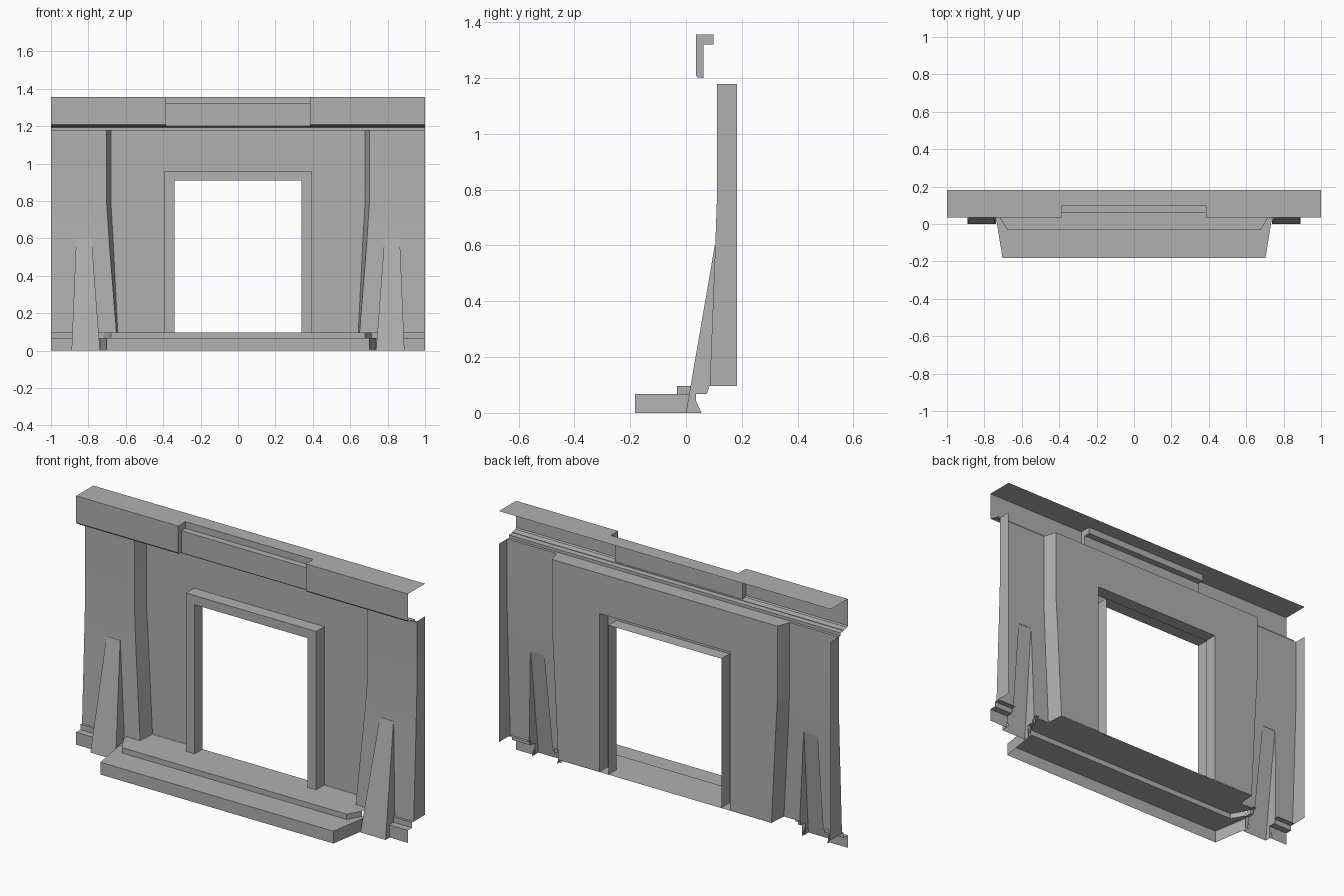
import bpy, bmesh, math
from mathutils import Vector

if "Cube" in bpy.data.objects:
    bpy.data.objects.remove(bpy.data.objects["Cube"])

stone = bpy.data.materials.new("dark_grey")
stone.diffuse_color = (0.44, 0.44, 0.44, 1)
stone.use_nodes = True
stone.node_tree.nodes["Principled BSDF"].inputs["Base Color"].default_value = stone.diffuse_color


def shell(name, faces):
    """Open sheet from polygons of the +x half, mirrored across x = 0."""
    bm = bmesh.new()
    for f in faces:
        bm.faces.new([bm.verts.new(p) for p in f])
    bmesh.ops.remove_doubles(bm, verts=bm.verts, dist=0.0005)
    bmesh.ops.recalc_face_normals(bm, faces=bm.faces)
    out = Vector((0, -1, 0.3))
    if sum(f.normal.dot(out) * f.calc_area() for f in bm.faces) < 0:
        bmesh.ops.reverse_faces(bm, faces=bm.faces)
    for f in bm.faces:
        f.smooth = True
    me = bpy.data.meshes.new(name)
    bm.to_mesh(me)
    bm.free()
    me.set_sharp_from_angle(angle=math.radians(25))
    me.materials.append(stone)
    ob = bpy.data.objects.new(name, me)
    bpy.context.collection.objects.link(ob)
    mod = ob.modifiers.new("mirror", 'MIRROR')
    mod.use_axis = (True, False, False)
    mod.merge_threshold = 0.0005
    return ob


def bridge(a, b):
    """Quads between two equally long point rows."""
    return [[a[i], a[i + 1], b[i + 1], b[i]] for i in range(len(a) - 1)]


def extrude_x(profile, x0, x1):
    return bridge([(x0, y, z) for y, z in profile], [(x1, y, z) for y, z in profile])


BACK = 0.182
BASE = 0.097
HEAD = 1.178

# Battered side walls: (z, wall y, inner front edge x, inner back edge x)
levels = [(BASE, 0.085, 0.65, 0.643), (0.6, 0.105, 0.69, 0.668),
          (0.8, 0.112, 0.703, 0.68), (HEAD, 0.112, 0.703, 0.68)]


def butt_x(z):
    t = min(z, 0.6) / 0.6
    return 0.738 + 0.045 * t, 0.89 - 0.025 * t


back_e = [(xb, BACK, z) for z, y, xf, xb in levels]
front_e = [(xf, y, z) for z, y, xf, xb in levels]
bl = [(butt_x(z)[0], y, z) for z, y, _, _ in levels]
br = [(butt_x(z)[1], y, z) for z, y, _, _ in levels]
end_f = [(1, y, z) for z, y, _, _ in levels]
end_b = [(1, BACK, z) for z, _, _, _ in levels]
shell("side_wall", bridge(back_e, front_e) + bridge(front_e, bl) + bridge(bl[1:], br[1:])
      + bridge(br, end_f) + bridge(end_f, end_b))

# Recessed centre wall around the doorway
OX, OZ, IX, IZ, FY = 0.393, 0.96, 0.34, 0.91, 0.112
wall_in = [(OX, BACK, z) for z in (BASE, 0.6, 0.8)]
shell("centre_wall", bridge(wall_in, back_e[:3])
      + [[(OX, BACK, 0.8), back_e[2], back_e[3], (OX, BACK, HEAD), (OX, BACK, OZ)],
         [(0, BACK, OZ), (OX, BACK, OZ), (OX, BACK, HEAD), (0, BACK, HEAD)]])

# Soffit closing the recess under the cornice
shell("soffit", [[(0, 0.112, HEAD), (0.703, 0.112, HEAD), (0.68, BACK, HEAD), (0, BACK, HEAD)]])


# Hollow door frame: outer sides, front ring, inner sides
def arch(x, z, y):
    return [(x, y, BASE), (x, y, z), (0, y, z)]


rings = [arch(OX, OZ, BACK), arch(OX, OZ, FY), arch(IX, IZ, FY), arch(IX, IZ, BACK)]
shell("door_frame", [q for a, b in zip(rings, rings[1:]) for q in bridge(a, b)])

# Leaning buttress, open at the back
butt_side = [(0, 0), (0.103, 0.6), (0.105, 0.6), (0.085, BASE),
             (0.075, 0.068), (0.035, 0.068), (0.035, 0.045), (0.055, 0)]
left, right = [[(butt_x(z)[i], y, z) for y, z in butt_side] for i in (0, 1)]
shell("buttress", [left, right] + bridge(left[:3], right[:3]))

# Base moulding either side of the buttress
moulding = [(0.035, 0), (0.035, 0.068), (0.072, 0.068), (0.072, BASE), (0.1, BASE)]
shell("base_moulding", extrude_x(moulding, 0.885, 1))
shell("base_moulding_inner", extrude_x(moulding, 0.725, 0.745))

# Steps: two treads with splayed ends
S = 0.067


def at(row, z):
    return [(x, y, z) for x, y in row]


low = [(0, -0.182), (0.703, -0.182), (0.738, 0.035)]
up = [(0, -0.032), (0.678, -0.032), (0.72, 0.04)]
floor = up + [(0.735, 0.072), (0.735, 0.085), (0.65, 0.085), (0.643, BACK), (0, BACK)]
shell("steps", bridge(at(low, 0), at(low, S)) + bridge(at(low, S), at(up, S))
      + bridge(at(up, S), at(up, BASE - 0.001)) + [at(floor, BASE - 0.001)])

# Cornice with a recessed centre panel
TOP, CX, LEDGE = 1.356, 0.385, 1.32
lip = [(0.04, 1.203), (0.07, 1.199), (0.07, 1.196), (0.097, 1.194), (0.097, HEAD), (0.112, HEAD)]
outer = [(BACK, TOP), (0.035, TOP), (0.035, 1.21)] + lip
inner = [(BACK, TOP), (0.098, TOP), (0.098, LEDGE), (0.062, LEDGE), (0.062, 1.2)] + lip[1:]
step = [(0.035, TOP), (0.098, TOP), (0.098, LEDGE), (0.062, LEDGE), (0.062, 1.2),
        (0.04, 1.203), (0.035, 1.21)]
shell("cornice", extrude_x(outer, CX, 1) + extrude_x(inner, 0, CX)
      + [[(CX, y, z) for y, z in step]])
